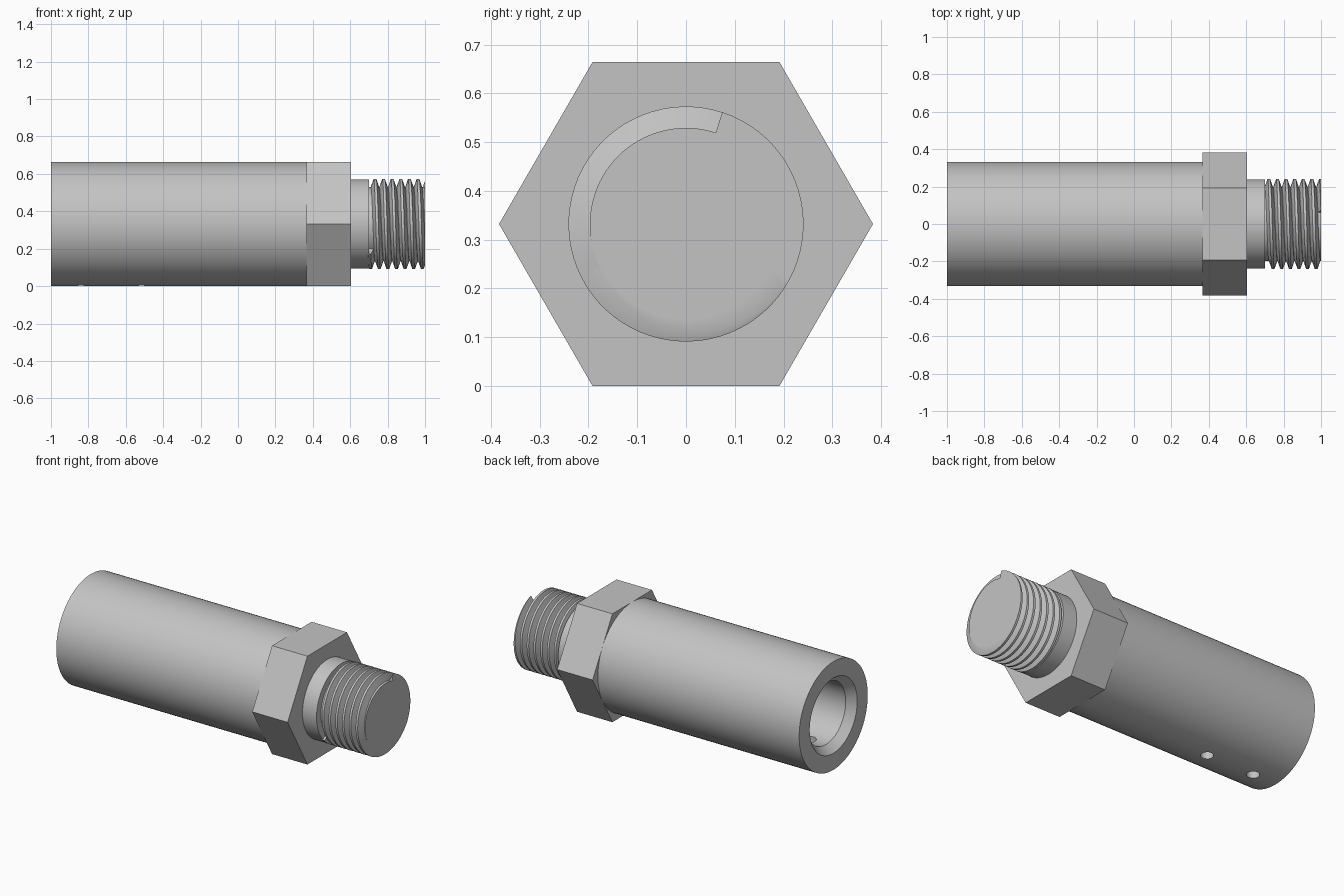
import bpy, bmesh
from math import sin, cos, pi, radians

AXIS_Z = 0.332

if "Cube" in bpy.data.objects:
    bpy.data.objects.remove(bpy.data.objects["Cube"], do_unlink=True)

steel = bpy.data.materials.new("grey_steel")
steel.use_nodes = True
GREY = (0.55, 0.55, 0.55, 1)
steel.diffuse_color = GREY
steel.node_tree.nodes["Principled BSDF"].inputs["Base Color"].default_value = GREY


def on_axis(x, r, a):
    return (x, r * cos(a), AXIS_Z + r * sin(a))


def finish(bm, name):
    bmesh.ops.recalc_face_normals(bm, faces=bm.faces)
    mesh = bpy.data.meshes.new(name)
    bm.to_mesh(mesh)
    bm.free()
    mesh.materials.append(steel)
    obj = bpy.data.objects.new(name, mesh)
    bpy.context.collection.objects.link(obj)
    return obj


def activate(obj):
    bpy.ops.object.select_all(action='DESELECT')
    obj.select_set(True)
    bpy.context.view_layer.objects.active = obj


def smooth(obj):
    activate(obj)
    bpy.ops.object.shade_smooth_by_angle(angle=radians(25))


def bridge(bm, a, b):
    n = len(a)
    for i in range(n):
        j = (i + 1) % n
        bm.faces.new((a[i], a[j], b[j], b[i]))


def lathe(name, profile, steps=96):
    """Turn (x, radius) points about the long axis and cap both ends."""
    bm = bmesh.new()
    rings = [[bm.verts.new(on_axis(x, r, 2 * pi * i / steps)) for i in range(steps)]
             for x, r in profile]
    for a, b in zip(rings, rings[1:]):
        bridge(bm, a, b)
    bm.faces.new(rings[0])
    bm.faces.new(rings[-1])
    return finish(bm, name)


# Hollow barrel with a countersunk bore
barrel = lathe("barrel", [(0.3, 0.19), (-0.95, 0.19), (-1, 0.23),
                          (-1, AXIS_Z), (0.37, AXIS_Z)])

# Two cross holes through the underside
for x in (-0.84, -0.515):
    bm = bmesh.new()
    bmesh.ops.create_cone(bm, cap_ends=True, segments=32, radius1=0.036,
                          radius2=0.036, depth=0.4)
    bmesh.ops.translate(bm, verts=bm.verts, vec=(x, 0, 0.08))
    cutter = finish(bm, "hole_cutter")
    cutter.hide_render = True
    activate(barrel)
    mod = barrel.modifiers.new("hole", 'BOOLEAN')
    mod.operation = 'DIFFERENCE'
    mod.solver = 'EXACT'
    mod.object = cutter
    bpy.ops.object.modifier_apply(modifier=mod.name)
    bpy.data.objects.remove(cutter, do_unlink=True)
smooth(barrel)

# Hexagonal collar
lathe("hex_collar", [(0.365, 0.3834), (0.605, 0.3834)], 6)

# Neck and thread core
smooth(lathe("neck_and_core", [(0.6, 0.239), (0.7, 0.239), (0.7, 0.197), (1, 0.197)]))

# Helical thread ridge, trimmed flush with the end face
PITCH, TURNS, PER_TURN = 0.046, 6.59, 72
END_ANGLE = radians(72)
section = [(-0.5, 0.195), (-0.15, 0.241), (0.15, 0.241), (0.5, 0.195)]
bm = bmesh.new()
count = int(TURNS * PER_TURN)
rings = []
for i in range(count + 1):
    back = (count - i) / PER_TURN
    centre = 1 + PITCH * (0.13 - back)
    rings.append([bm.verts.new(on_axis(centre + PITCH * dx, r, END_ANGLE - 2 * pi * back))
                  for dx, r in section])
for a, b in zip(rings, rings[1:]):
    bridge(bm, a, b)
bm.faces.new(rings[0])
bm.faces.new(rings[-1])
cut = bmesh.ops.bisect_plane(bm, geom=bm.verts[:] + bm.edges[:] + bm.faces[:],
                             plane_co=(1, 0, 0), plane_no=(1, 0, 0), clear_outer=True)
rim = [e for e in cut["geom_cut"] if isinstance(e, bmesh.types.BMEdge)]
bmesh.ops.triangle_fill(bm, edges=rim, use_beauty=True)
smooth(finish(bm, "thread_ridge"))
